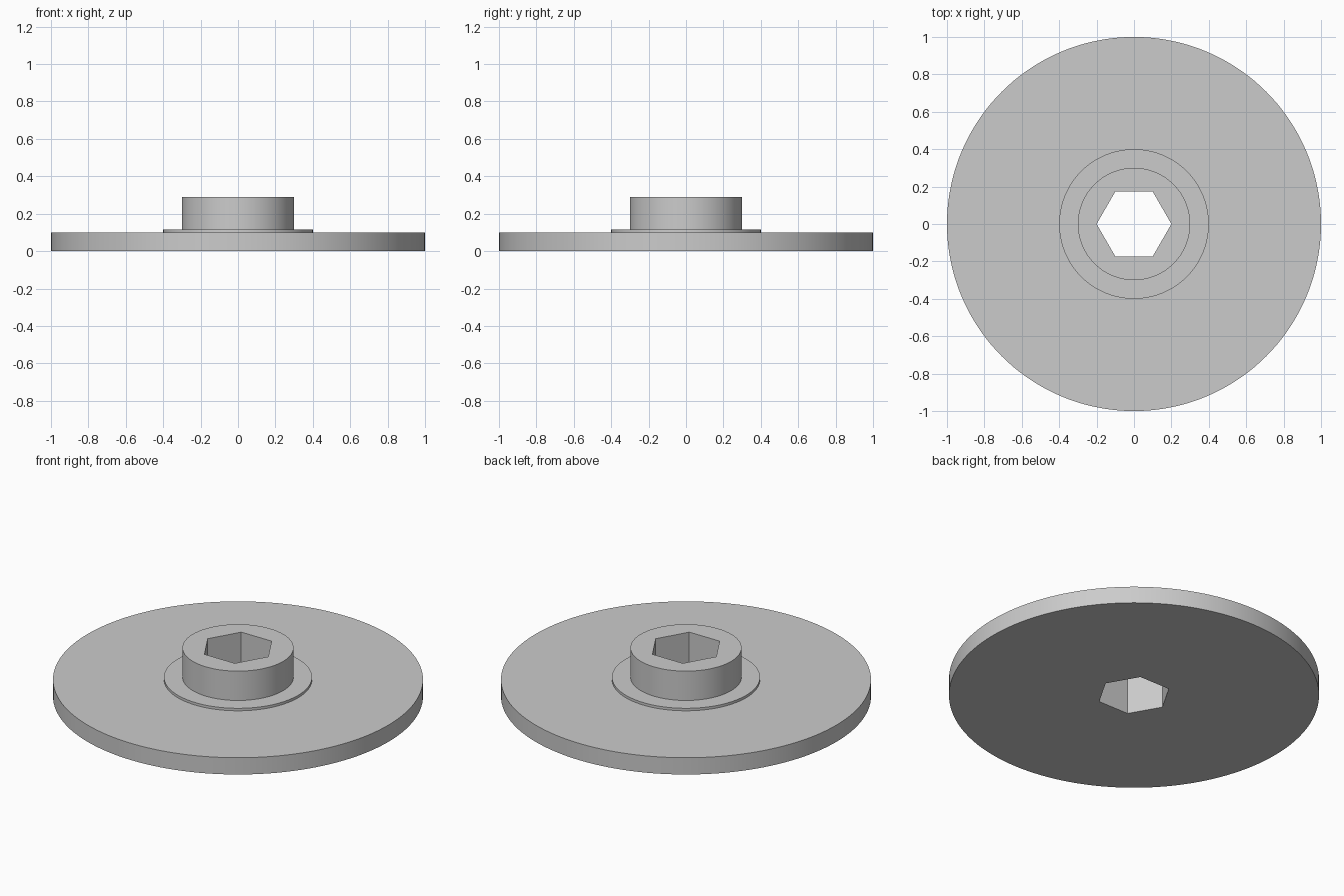
import bpy
import bmesh
from math import cos, pi, tau

SEGMENTS = 144  # multiple of six, so the hexagon corners are exact

cube = bpy.data.objects.get("Cube")
if cube:
    bpy.data.objects.remove(cube, do_unlink=True)

grey = bpy.data.materials.new("plain grey")
colour = (0.6, 0.6, 0.6, 1)
grey.diffuse_color = colour
grey.use_nodes = True
grey.node_tree.nodes["Principled BSDF"].inputs["Base Color"].default_value = colour


def round_section(radius):
    return lambda angle: radius


def hex_section(radius):
    return lambda angle: radius * cos(pi / 6) / cos(angle % (pi / 3) - pi / 6)


# Sections in order: up the disc, collar and hub, then down the hexagonal bore
bore = hex_section(0.2)
disc, collar, hub = round_section(1.0), round_section(0.4), round_section(0.3)
sections = [
    (disc, 0), (disc, 0.1),
    (collar, 0.1), (collar, 0.115),
    (hub, 0.115), (hub, 0.29),
    (bore, 0.29), (bore, 0),
]

bm = bmesh.new()
rings = []
for radius_at, z in sections:
    ring = []
    for i in range(SEGMENTS):
        angle = tau * i / SEGMENTS
        # Stay just inside each sixth so the corner radius is stable
        r = radius_at(angle + 1e-9)
        ring.append(bm.verts.new((r * cos(angle), r * cos(angle - pi / 2), z)))
    rings.append(ring)

# Join each ring to the next, closing the last one back to the first
for k, low in enumerate(rings):
    high = rings[(k + 1) % len(rings)]
    for i in range(SEGMENTS):
        j = (i + 1) % SEGMENTS
        bm.faces.new((low[i], low[j], high[j], high[i]))
bmesh.ops.recalc_face_normals(bm, faces=bm.faces)

mesh = bpy.data.meshes.new("hub_disc")
bm.to_mesh(mesh)
bm.free()
mesh.materials.append(grey)
body = bpy.data.objects.new("hub_disc", mesh)
bpy.context.collection.objects.link(body)

# Smooth round walls with crisp rims and hexagon corners
bpy.ops.object.select_all(action="DESELECT")
body.select_set(True)
bpy.context.view_layer.objects.active = body
bpy.ops.object.shade_smooth_by_angle(angle=pi / 6)
